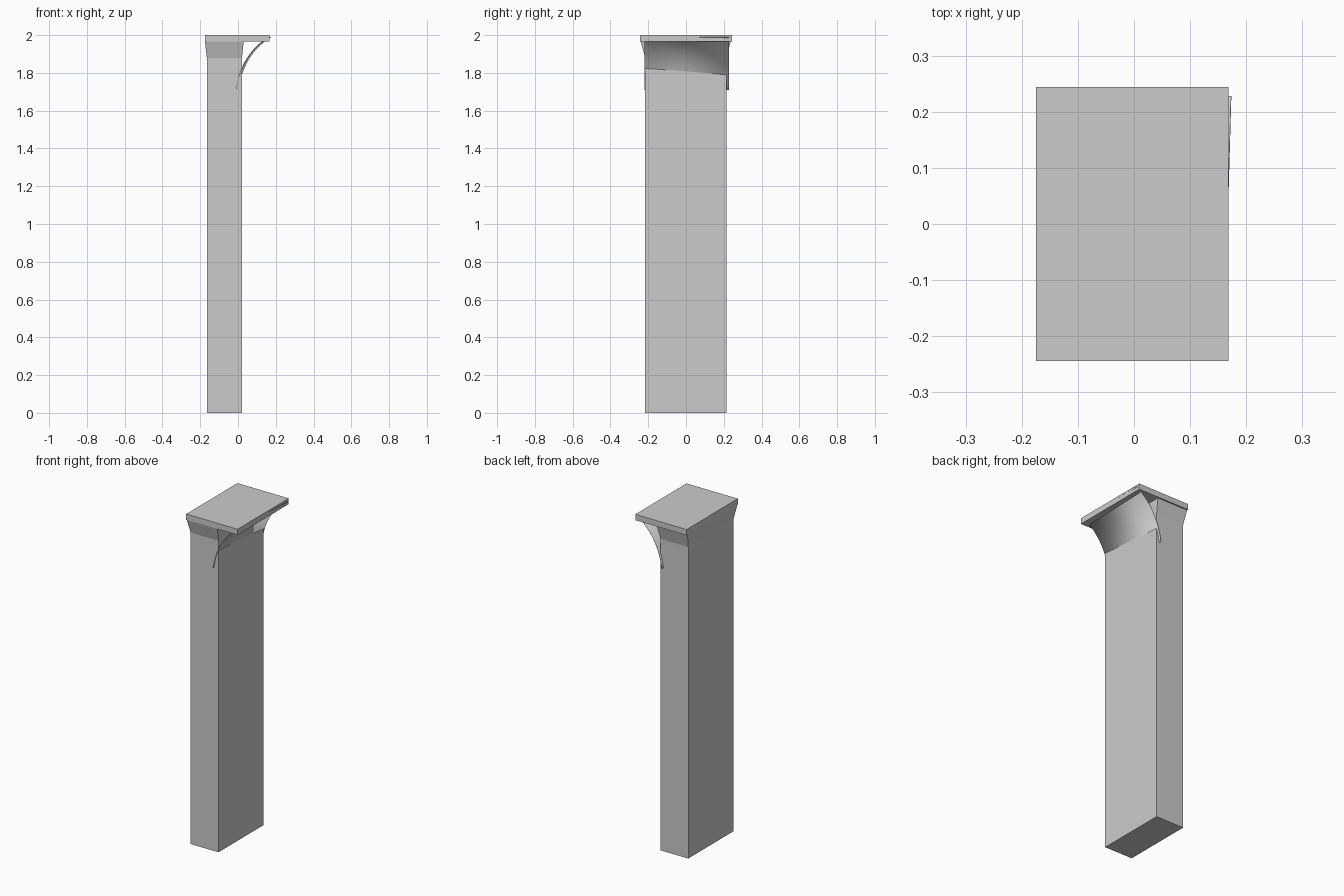
import bpy, bmesh

if "Cube" in bpy.data.objects:
    bpy.data.objects.remove(bpy.data.objects["Cube"])

def make_object(name, bm):
    bmesh.ops.recalc_face_normals(bm, faces=bm.faces)
    mesh = bpy.data.meshes.new(name)
    bm.to_mesh(mesh)
    bm.free()
    obj = bpy.data.objects.new(name, mesh)
    bpy.context.collection.objects.link(obj)
    return obj

def loft(name, sections):
    """Closed solid through rectangles (x0, x1, y0, y1, z)."""
    bm = bmesh.new()
    rings = [[bm.verts.new(p) for p in ((x0, y0, z), (x1, y0, z), (x1, y1, z), (x0, y1, z))]
             for x0, x1, y0, y1, z in sections]
    for a, b in zip(rings, rings[1:]):
        for i in range(4):
            j = (i + 1) % 4
            bm.faces.new((a[i], a[j], b[j], b[i]))
    bm.faces.new(rings[0][::-1])
    bm.faces.new(rings[-1])
    return make_object(name, bm)

# Rectangular shaft with flared neck
loft("shaft", [(-0.165, 0.021, -0.216, 0.214, 0.0),
               (-0.165, 0.021, -0.216, 0.214, 1.88),
               (-0.175, 0.03, -0.24, 0.236, 1.965)])

# Flat slab on top
loft("cap_slab", [(-0.175, 0.168, -0.244, 0.244, 1.965),
                  (-0.175, 0.168, -0.244, 0.244, 2.0)])

# Thin curved bracket sheet under the overhang, very slightly turned about z
start, control, end = (0.002, 1.71), (0.03, 1.90), (0.173, 1.988)
steps = 16
bm = bmesh.new()
rows = []
for i in range(steps + 1):
    t = i / steps
    x, z = [(1 - t) ** 2 * s + 2 * t * (1 - t) * c + t * t * e
            for s, c, e in zip(start, control, end)]
    rows.append((bm.verts.new((x - 0.013, -0.221, z)), bm.verts.new((x, 0.228, z))))
for a, b in zip(rows, rows[1:]):
    bm.faces.new((a[0], a[1], b[1], b[0]))
sheet = make_object("curved_bracket", bm)
solid = sheet.modifiers.new("thickness", 'SOLIDIFY')
solid.thickness = 0.002
solid.offset = 0
bpy.context.view_layer.objects.active = sheet
sheet.select_set(True)
bpy.ops.object.shade_smooth_by_angle()
